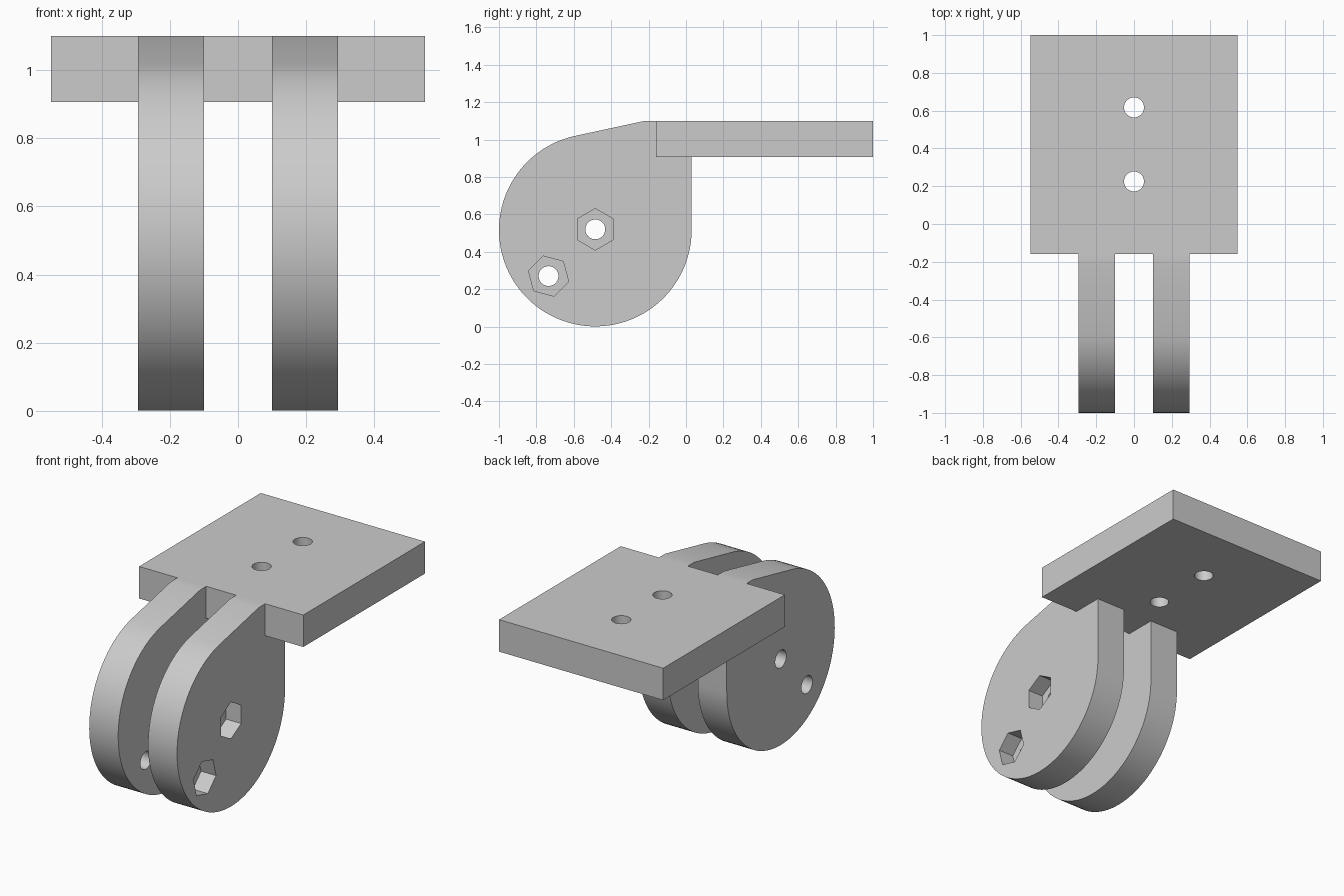
import bpy, bmesh, math
from mathutils import Matrix, Vector

default = bpy.data.objects.get("Cube")
if default:
    bpy.data.objects.remove(default, do_unlink=True)

grey = bpy.data.materials.new("light grey plastic")
grey.use_nodes = True
colour = (0.6, 0.6, 0.6, 1)
grey.diffuse_color = colour
grey.node_tree.nodes["Principled BSDF"].inputs["Base Color"].default_value = colour

TOP, UNDER = 1.10, 0.907        # plate faces
PLATE_FRONT = -0.16
CY, CZ, R = -0.485, 0.516, 0.515  # round part of each ear
INNER, OUTER = 0.10, 0.293      # ear thickness range in x
HOLE = 0.053
AXLES = [(CY, 0.52, 90), (-0.735, 0.27, 45)]  # y, z, nut angle


def make_object(name, bm):
    bmesh.ops.recalc_face_normals(bm, faces=bm.faces)
    mesh = bpy.data.meshes.new(name)
    bm.to_mesh(mesh)
    bm.free()
    mesh.materials.append(grey)
    obj = bpy.data.objects.new(name, mesh)
    bpy.context.collection.objects.link(obj)
    return obj


def prism(name, outline, x0, x1):
    """Extrude a (y, z) outline along x."""
    bm = bmesh.new()
    face = bm.faces.new([bm.verts.new((x0, y, z)) for y, z in outline])
    side = bmesh.ops.extrude_face_region(bm, geom=[face])["geom"]
    verts = [v for v in side if isinstance(v, bmesh.types.BMVert)]
    bmesh.ops.translate(bm, verts=verts, vec=(x1 - x0, 0, 0))
    return make_object(name, bm)


def ring(y, z, radius, count, start):
    angles = [math.radians(start + 360 * i / count) for i in range(count)]
    return [(y + radius * math.cos(a), z + radius * math.sin(a)) for a in angles]


def cut(target, cutter):
    """Subtract the cutter and remove it."""
    cutter.hide_render = True
    mod = target.modifiers.new("cut", 'BOOLEAN')
    mod.operation, mod.solver, mod.object = 'DIFFERENCE', 'EXACT', cutter
    bpy.ops.object.select_all(action='DESELECT')
    target.select_set(True)
    bpy.context.view_layer.objects.active = target
    bpy.ops.object.modifier_apply(modifier=mod.name)
    bpy.data.objects.remove(cutter, do_unlink=True)


# Mounting plate with two screw holes
bm = bmesh.new()
bmesh.ops.create_cube(bm, size=1)
bmesh.ops.scale(bm, verts=bm.verts, vec=(1.096, 1 - PLATE_FRONT, TOP - UNDER))
bmesh.ops.translate(bm, verts=bm.verts, vec=(0, (1 + PLATE_FRONT) / 2, (TOP + UNDER) / 2))
plate = make_object("mounting_plate", bm)
for y in (0.225, 0.617):
    bm = bmesh.new()
    bmesh.ops.create_cone(bm, cap_ends=True, segments=40, radius1=HOLE, radius2=HOLE,
                          depth=1, matrix=Matrix.Translation((0, y, 1)))
    cut(plate, make_object("screw_cutter", bm))

# Ear outline: arc from the back edge under and around to the sloped top
STEPS, END = 72, -258
arc = [math.radians(END * i / STEPS) for i in range(STEPS + 1)]
outline = [(CY + R * math.cos(a), CZ + R * math.sin(a)) for a in arc]
outline += [(-0.22, TOP), (PLATE_FRONT, TOP), (PLATE_FRONT, UNDER), (CY + R, UNDER)]

# Two hinge ears with axle holes
ears = [prism("left_ear", outline, INNER, OUTER),
        prism("right_ear", outline, -OUTER, -INNER)]
for ear in ears:
    for y, z, _ in AXLES:
        cut(ear, prism("axle_cutter", ring(y, z, HOLE, 40, 0), -1, 1))

# Hexagonal nut pockets in the outer face of one ear
for y, z, angle in AXLES:
    cut(ears[0], prism("nut_cutter", ring(y, z, 0.111, 6, angle), OUTER - 0.1, 1))

# Smooth curved walls, sharp edges
bpy.ops.object.select_all(action='DESELECT')
for obj in [plate] + ears:
    obj.select_set(True)
bpy.context.view_layer.objects.active = plate
bpy.ops.object.shade_smooth_by_angle(angle=math.radians(30))
